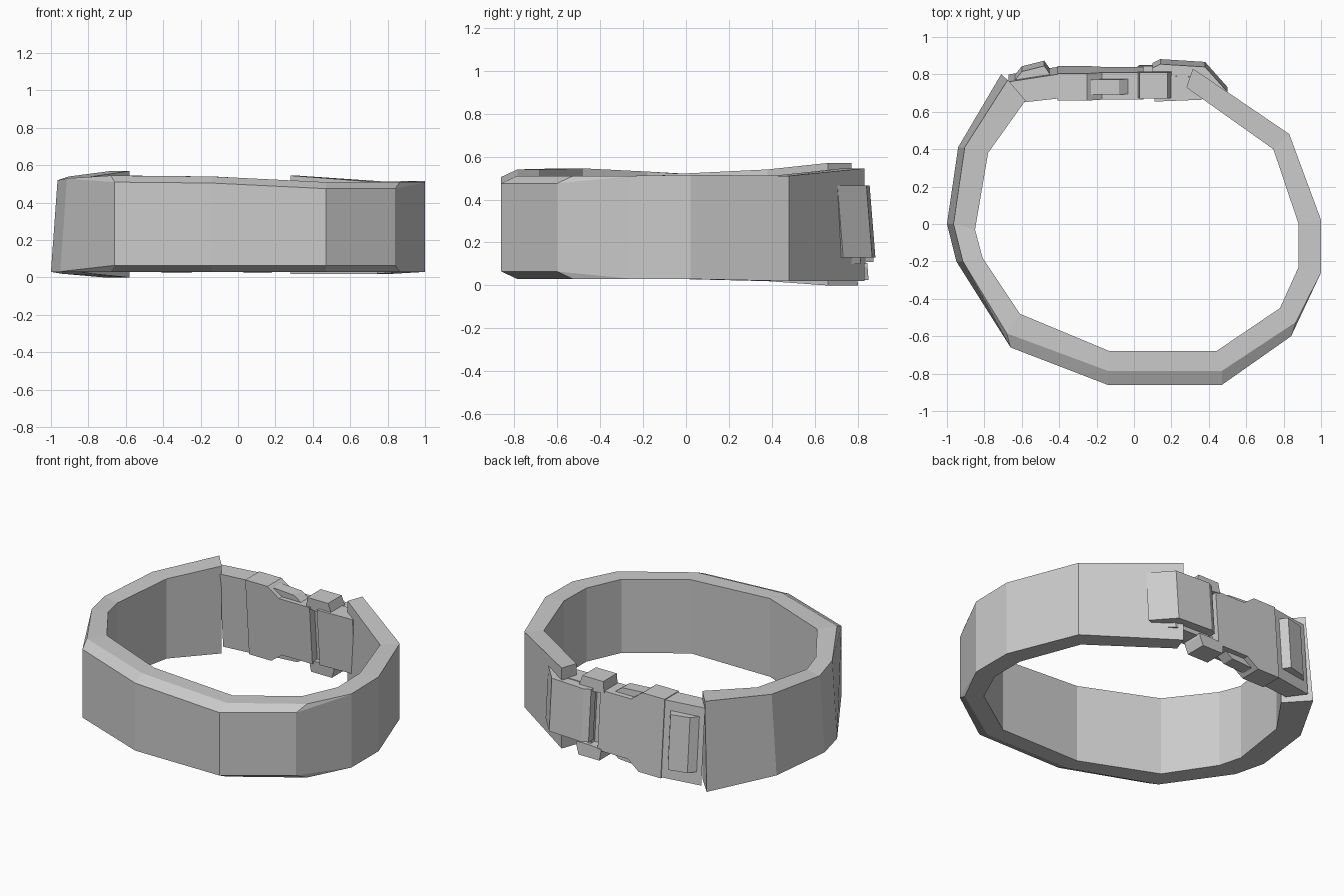
import bpy
import bmesh

default_cube = bpy.data.objects.get("Cube")
if default_cube:
    bpy.data.objects.remove(default_cube, do_unlink=True)

grey = bpy.data.materials.new("plain_grey")
grey.use_nodes = True
colour = (0.6, 0.6, 0.6, 1)
grey.diffuse_color = colour
grey.node_tree.nodes["Principled BSDF"].inputs["Base Color"].default_value = colour

MIDDLE = 0.275  # mid height of the buckle
LEAN = 0.08     # buckle leans outward towards its foot


def finish(name, bm):
    bmesh.ops.recalc_face_normals(bm, faces=bm.faces)
    mesh = bpy.data.meshes.new(name)
    bm.to_mesh(mesh)
    bm.free()
    mesh.materials.append(grey)
    obj = bpy.data.objects.new(name, mesh)
    bpy.context.scene.collection.objects.link(obj)
    return obj


def loft(name, sections):
    """Join closed sections of equal length and cap both ends."""
    bm = bmesh.new()
    rings = [[bm.verts.new(p) for p in section] for section in sections]
    for a, b in zip(rings, rings[1:]):
        for i in range(len(a)):
            j = (i + 1) % len(a)
            bm.faces.new((a[i], a[j], b[j], b[i]))
    bm.faces.new(rings[0])
    bm.faces.new(rings[-1])
    return finish(name, bm)


def lean(x, y, z):
    return (x, y - LEAN * (z - MIDDLE), z)


def plan_prism(name, outline, low, high):
    """Extrude a plan outline upward."""
    return loft(name, [[lean(x, y, z) for x, y in outline] for z in (low, high)])


def side_prism(name, outline, front, back):
    """Extrude an elevation outline through the buckle thickness."""
    return loft(name, [[lean(x, y, z) for x, z in outline] for y in (front, back)])


def box(name, left, right, front, back, low, high):
    outline = [(left, front), (right, front), (right, back), (left, back)]
    return plan_prism(name, outline, low, high)


# Collar band stations: outer x, y, inner x, y, foot, top
stations = [
    (-.71, .80, -.58, .66, 0, .57),
    (-.94, .41, -.78, .38, .02, .54),
    (-1, 0, -.85, -.03, .03, .52),
    (-.95, -.2, -.81, -.18, .03, .53),
    (-.66, -.66, -.61, -.48, .03, .545),
    (-.14, -.86, -.13, -.68, .03, .54),
    (.47, -.86, .44, -.68, .03, .51),
    (.84, -.6, .78, -.45, .03, .51),
    (1, -.26, .88, -.23, .03, .51),
    (1, .02, .88, 0, .03, .515),
    (.83, .48, .745, .4, .02, .51),
    (.315, .83, .28, .73, .02, .545),
]
band = []
for i, (ox, oy, ix, iy, foot, top) in enumerate(stations):
    chamfer = .035 if 4 <= i <= 7 else .002
    tuck = .075 if 4 <= i <= 7 else .001
    slope = .035 if i < 4 else 0
    rim_x = ox + slope + (.025 if i == 7 else -.02 if i == 4 else 0)
    rim_y = oy + tuck - (.03 if i == 0 else 0)
    band.append([
        (ox, oy, foot + chamfer), (ox + slope, rim_y - tuck, top - chamfer),
        (rim_x, rim_y, top), (ix, iy, top),
        (ix, iy, foot), (rim_x - slope, oy + tuck, foot)])
loft("collar_band", band)

# Buckle side joining the band, with its raised strap plate
plan_prism("left_strap_mount",
           [(-.67, .78), (-.59, .67), (-.41, .69), (-.41, .82)], .03, .52)
plan_prism("left_strap_plate",
           [(-.64, .78), (-.60, .83), (-.48, .86), (-.445, .81)], .11, .46)

# Receiver body with stepped ends
half = [(-.41, .25), (-.25, .25), (-.17, .19), (.05, .19)]
outline = [(x, MIDDLE + h) for x, h in half]
outline += [(x, MIDDLE - h) for x, h in reversed(half)]
side_prism("buckle_body", outline, .68, .825)

# Upper and lower parts, mirrored about the middle height
for label, side in (("upper", 1), ("lower", -1)):
    def at(height):
        return MIDDLE + side * height

    tab = [(-.24, .18), (-.23, .235), (-.08, .225), (-.02, .18)]
    side_prism(label + "_release_tab", [(x, at(h)) for x, h in tab], .71, .79)
    prong = [(.02, .18), (.03, .25), (.18, .25), (.2, .19), (.2, .17), (.09, .17)]
    side_prism(label + "_prong", [(x, at(h)) for x, h in prong], .69, .83)

# Thin web inside the slot, and the strap base behind the loop
box("slot_web", .03, .13, .73, .77, .09, .46)
plan_prism("strap_base", [(.11, .67), (.36, .68), (.42, .74), (.36, .80),
                          (.11, .81)], .10, .47)

# Strap looping over the buckle bar and onto the band
plan_prism("strap_loop", [(.10, .80), (.10, .85), (.14, .87), (.38, .855),
                          (.50, .72), (.44, .70), (.34, .80)], .13, .465)
